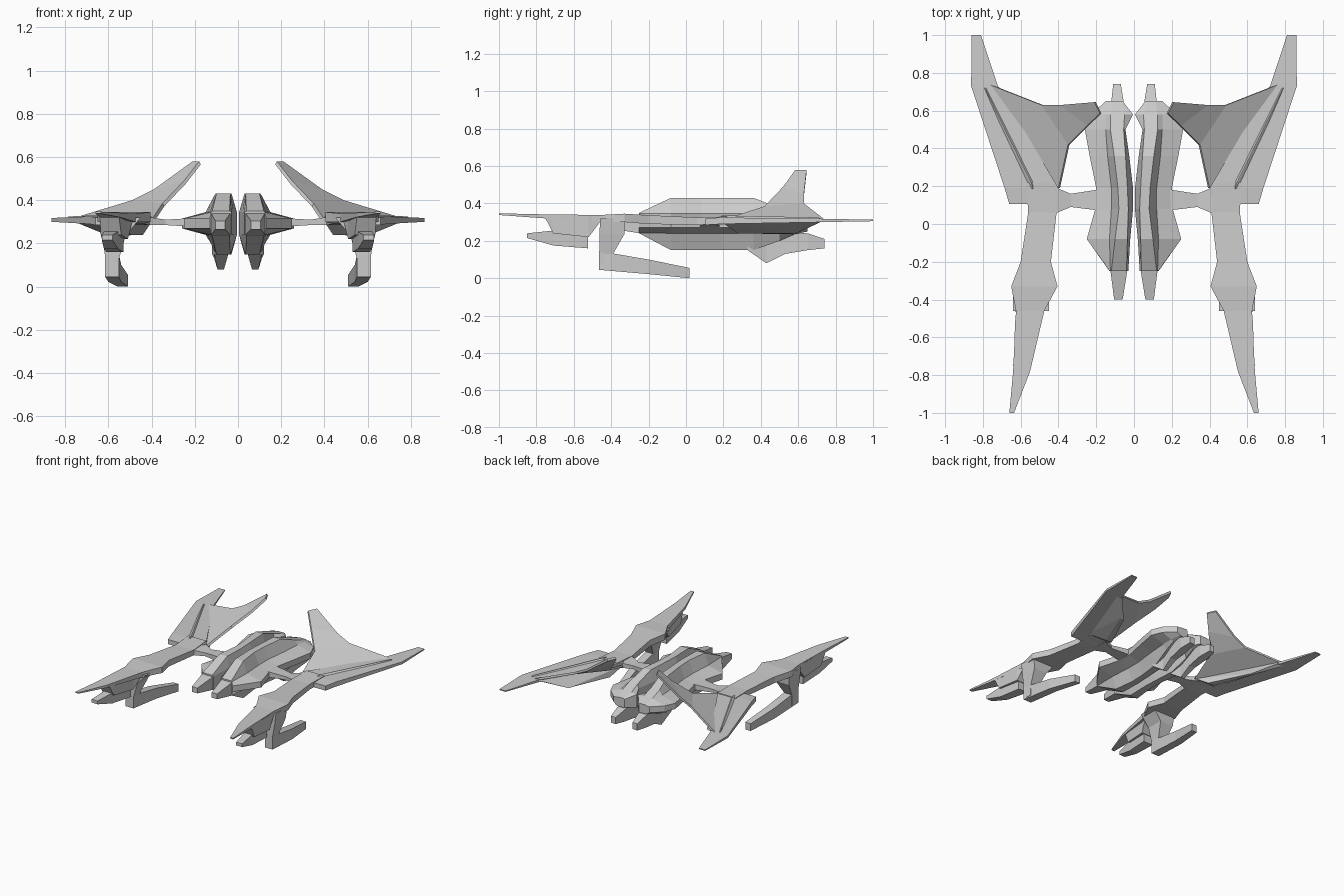
import bpy, bmesh


def finish(name, bm):
    """Make a flat-shaded object mirrored across the centre line."""
    bmesh.ops.recalc_face_normals(bm, faces=bm.faces)
    mesh = bpy.data.meshes.new(name)
    bm.to_mesh(mesh)
    bm.free()
    ob = bpy.data.objects.new(name, mesh)
    bpy.context.collection.objects.link(ob)
    mod = ob.modifiers.new("mirror", 'MIRROR')
    mod.use_mirror_merge = False
    return ob


def loft(name, sections):
    """Skin a list of equal-length point rings and cap both ends."""
    bm = bmesh.new()
    rings = [[bm.verts.new(p) for p in s] for s in sections]
    n = len(rings[0])
    for a, b in zip(rings, rings[1:]):
        for i in range(n):
            j = (i + 1) % n
            bm.faces.new((a[i], a[j], b[j], b[i]))
    bm.faces.new(rings[0])
    bm.faces.new(rings[-1])
    return finish(name, bm)


def beam_y(name, rows):
    """Box beam along y: rows of y, x0, x1, z0, z1."""
    return loft(name, [[(a, y, c), (b, y, c), (b, y, d), (a, y, d)]
                       for y, a, b, c, d in rows])


def beam_x(name, rows):
    """Box beam along x: rows of x, y0, y1, z0, z1."""
    return loft(name, [[(x, a, c), (x, b, c), (x, b, d), (x, a, d)]
                       for x, a, b, c, d in rows])


def beam_z(name, rows):
    """Box beam along z: rows of z, x0, x1, y0, y1."""
    return loft(name, [[(a, c, z), (b, c, z), (b, d, z), (a, d, z)]
                       for z, a, b, c, d in rows])


def convex(name, pts):
    bm = bmesh.new()
    for p in pts:
        bm.verts.new(p)
    bmesh.ops.convex_hull(bm, input=bm.verts)
    return finish(name, bm)


# Twin hull: y, inner x, deck inner x, deck outer x, shoulder x, side x, top z, bottom z
hull = [
    (-.25, .03, .04, .12, .125, .13, .35, .24),
    (-.08, .02, .035, .10, .13, .25, .43, .15),
    (.08, .005, .03, .08, .12, .205, .43, .15),
    (.19, .005, .035, .085, .12, .20, .43, .15),
    (.36, .025, .045, .105, .14, .235, .43, .15),
    (.50, .045, .055, .125, .15, .26, .375, .20),
    (.58, .005, .05, .125, .15, .225, .345, .235),
    (.65, .06, .065, .115, .125, .15, .32, .25),
]
loft("hull", [[
    (t0, y, zt), (t1, y, zt), (xm, y, min(.345, zt - .005)), (xo, y, .315),
    (xo, y, .27), (xm, y, max(.24, zb + .003)), (t1, y, zb), (t0, y, zb),
    (xi, y, max(.24, zb + .003)), (xi, y, min(.345, zt - .005))]
    for y, xi, t0, t1, xm, xo, zt, zb in hull])
beam_y("hull_nose", [(-.40, .06, .105, .265, .305), (-.245, .035, .125, .24, .34)])

# Belly keel with tail boom
beam_y("tail_boom", [(.33, .045, .11, .15, .25), (.43, .065, .095, .08, .25),
                     (.53, .06, .11, .13, .25), (.65, .055, .12, .15, .24),
                     (.74, .07, .11, .16, .21)])

# Strut from hull to wing
beam_x("wing_strut", [(.17, .07, .185, .275, .32), (.335, .09, .16, .285, .31),
                      (.43, .05, .20, .285, .325)])

# Swept rear wing with raised ridge and underside keel
beam_y("rear_wing", [(.105, .42, .66, .285, .32), (.19, .40, .685, .29, .325),
                     (.73, .72, .862, .30, .318), (1, .81, .86, .305, .313)])
convex("wing_ridge", [(.53, .17, .31), (.53, .24, .31), (.57, .19, .31), (.78, .73, .31),
                      (.80, .73, .31), (.535, .19, .335), (.545, .22, .335), (.785, .71, .325)])
convex("wing_keel", [(.40, .19, .30), (.58, .19, .30), (.78, .74, .31), (.72, .73, .31),
                     (.44, .28, .24), (.49, .28, .24), (.58, .58, .235), (.61, .58, .24)])

# Tall fin leaning inward: front edge and rear edge pairs from tip to root
fin = [((.18, .585, .58), (.21, .645, .58)), ((.25, .52, .49), (.39, .63, .45)),
       ((.35, .42, .385), (.49, .63, .40)), ((.40, .19, .31), (.77, .74, .315))]
loft("fin", [[f, r, (r[0] - .008, r[1], r[2] - .014), (f[0] - .008, f[1], f[2] - .014)]
             for f, r in fin])

# Long forward arm
beam_y("forward_arm", [(.22, .42, .57, .29, .33), (.06, .41, .56, .285, .325),
                       (-.20, .44, .60, .29, .337), (-.33, .405, .65, .30, .345),
                       (-.46, .475, .625, .30, .338), (-.78, .55, .64, .322, .342),
                       (-1, .635, .66, .338, .347)])

# Gun slung under the arm
beam_y("gun_mount", [(-.75, .55, .64, .318, .332), (-.71, .54, .635, .24, .332),
                     (-.52, .51, .63, .22, .332), (-.46, .49, .62, .30, .332)])
beam_y("gun", [(-.85, .58, .63, .215, .24), (-.71, .555, .62, .175, .255),
               (-.525, .53, .61, .16, .24)])

# Drop leg and trailing lower boom
beam_z("drop_leg", [(.32, .45, .64, -.46, -.325), (.235, .52, .63, -.462, -.33),
                    (.13, .55, .613, -.464, -.39), (.05, .55, .615, -.465, -.39)])
beam_y("lower_boom", [(-.465, .55, .615, .045, .145), (-.20, .54, .60, .022, .10),
                      (.02, .51, .555, 0, .055)])
